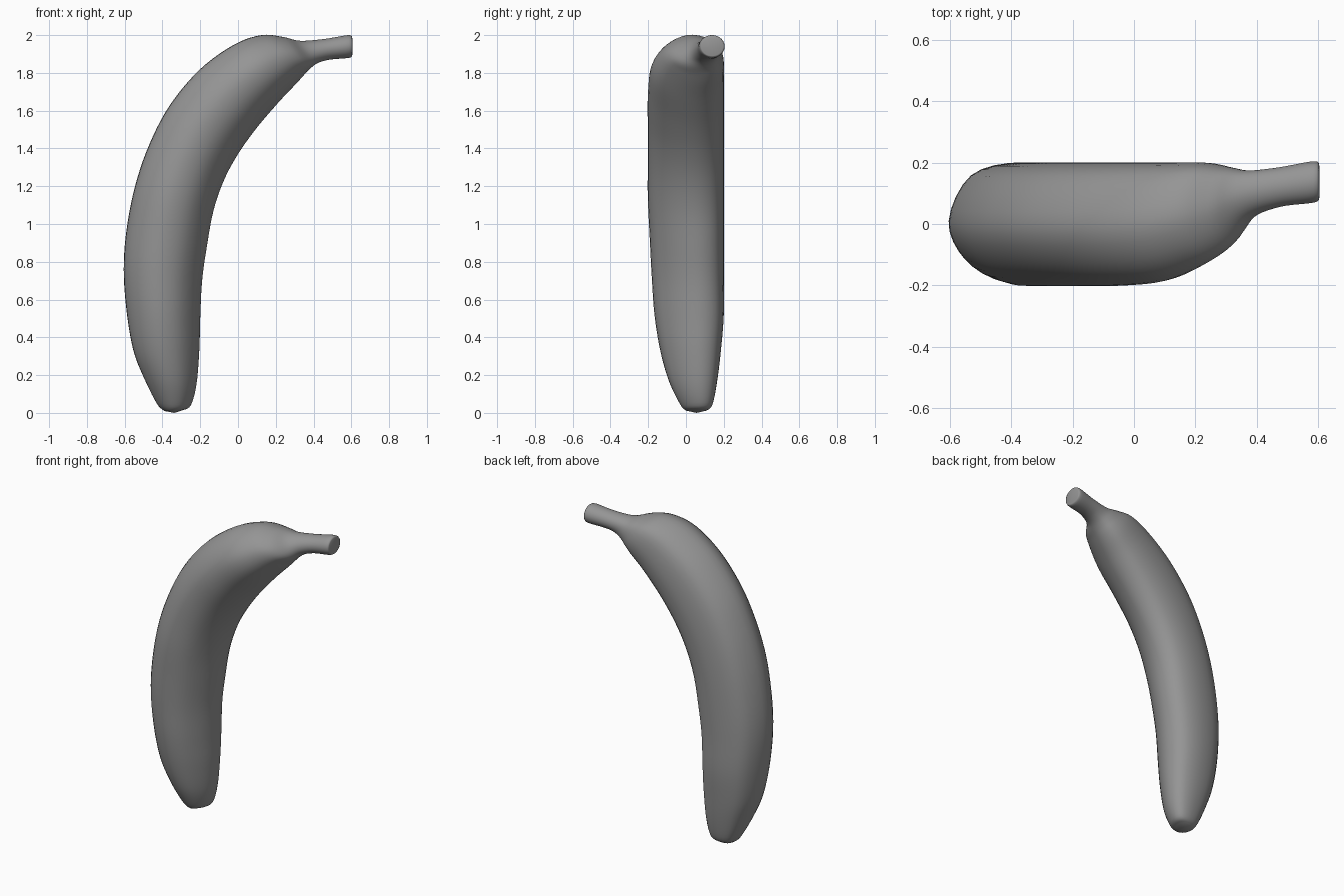
import bpy
import math
from mathutils import Vector

default_cube = bpy.data.objects.get("Cube")
if default_cube:
    bpy.data.objects.remove(default_cube, do_unlink=True)

# Stations from tip to stalk end: outer x, z, inner x, z, front y, back y
STATIONS = [
    (-.39, .01, -.29, .015, .0, .11),
    (-.43, .05, -.25, .04, -.03, .14),
    (-.5, .19, -.22, .15, -.09, .165),
    (-.555, .335, -.205, .33, -.135, .185),
    (-.59, .54, -.2, .5, -.165, .2),
    (-.605, .76, -.19, .7, -.18, .2),
    (-.59, .97, -.165, .88, -.19, .2),
    (-.545, 1.2, -.13, 1.07, -.2, .2),
    (-.47, 1.42, -.075, 1.23, -.2, .2),
    (-.36, 1.63, .0, 1.37, -.2, .2),
    (-.2, 1.82, .1, 1.51, -.2, .2),
    (-.02, 1.95, .22, 1.65, -.185, .2),
    (.125, 2, .31, 1.745, -.135, .2),
    (.24, 1.99, .37, 1.81, -.075, .185),
    (.33, 1.97, .42, 1.85, .015, .175),
    (.46, 1.98, .485, 1.87, .055, .185),
    (.585, 2, .59, 1.88, .07, .205),
    (.605, 1.985, .605, 1.895, .085, .19),
]

# Softly five-sided cross-section: outer to inner, front to back
PROFILE = [(-1, 0), (-.75, -.65), (-.2, -1), (.4, -.86), (.85, -.3),
           (1, .35), (.75, .85), (.1, 1), (-.65, .78)]
SIDES_PER_POINT = 4
RINGS_PER_STATION = 5


def catmull(a, b, c, d, t):
    """Smooth interpolation from b to c for tuples of any length."""
    return [0.5 * (2 * q + (r - p) * t + (2 * p - 5 * q + 4 * r - s) * t ** 2
                   + (3 * q - p - 3 * r + s) * t ** 3)
            for p, q, r, s in zip(a, b, c, d)]


def smooth_path(points, steps, closed):
    """Resample a list of points with a smooth curve through all of them."""
    count = len(points)

    def pick(i):
        return points[i % count] if closed else points[min(max(i, 0), count - 1)]

    result = []
    for i in range(count if closed else count - 1):
        for step in range(steps):
            result.append(catmull(pick(i - 1), pick(i), pick(i + 1), pick(i + 2), step / steps))
    if not closed:
        result.append(list(points[-1]))
    return result


def section_ring(station, profile, roundness):
    """Place the cross-section between the outer and inner edge of a station."""
    ox, oz, ix, iz, front, back = station
    ring = []
    for u, v in profile:
        angle = math.atan2(v, u)
        u += (math.cos(angle) - u) * roundness
        v += (math.sin(angle) - v) * roundness
        across = (u + 1) / 2
        ring.append(Vector((ox + (ix - ox) * across,
                            front + (back - front) * (v + 1) / 2,
                            oz + (iz - oz) * across)))
    return ring


def loft(name, rings, material):
    """Skin the rings with quads and close both ends with a fan."""
    sides = len(rings[0])
    verts = [point for ring in rings for point in ring]
    faces = []
    for r in range(len(rings) - 1):
        for s in range(sides):
            n = (s + 1) % sides
            low, high = r * sides, (r + 1) * sides
            faces.append((low + s, low + n, high + n, high + s))
    for ring, start, flip in ((rings[0], 0, True), (rings[-1], len(verts) - sides, False)):
        centre = sum(ring, Vector()) / sides
        if flip:
            centre.z = 0
        verts.append(centre)
        for s in range(sides):
            a, b = start + s, start + (s + 1) % sides
            faces.append((b, a, len(verts) - 1) if flip else (a, b, len(verts) - 1))
    mesh = bpy.data.meshes.new(name)
    mesh.from_pydata(verts, [], faces)
    mesh.materials.append(material)
    obj = bpy.data.objects.new(name, mesh)
    bpy.context.collection.objects.link(obj)
    return obj


# Plain grey skin
grey = bpy.data.materials.new("plain_grey")
grey.use_nodes = True
colour = (.3, .3, .3, 1)
grey.diffuse_color = colour
grey.node_tree.nodes["Principled BSDF"].inputs["Base Color"].default_value = colour

# Curved fruit whose section turns round along the stalk
profile = smooth_path(PROFILE, SIDES_PER_POINT, True)
rings = []
for station in smooth_path(STATIONS, RINGS_PER_STATION, False):
    stalk_blend = min(max((station[0] - .2) / .2, 0), 1)
    rings.append(section_ring(station, profile, stalk_blend))
banana = loft("banana", rings, grey)

bpy.context.view_layer.objects.active = banana
banana.select_set(True)
bpy.ops.object.shade_smooth_by_angle(angle=math.radians(50))
